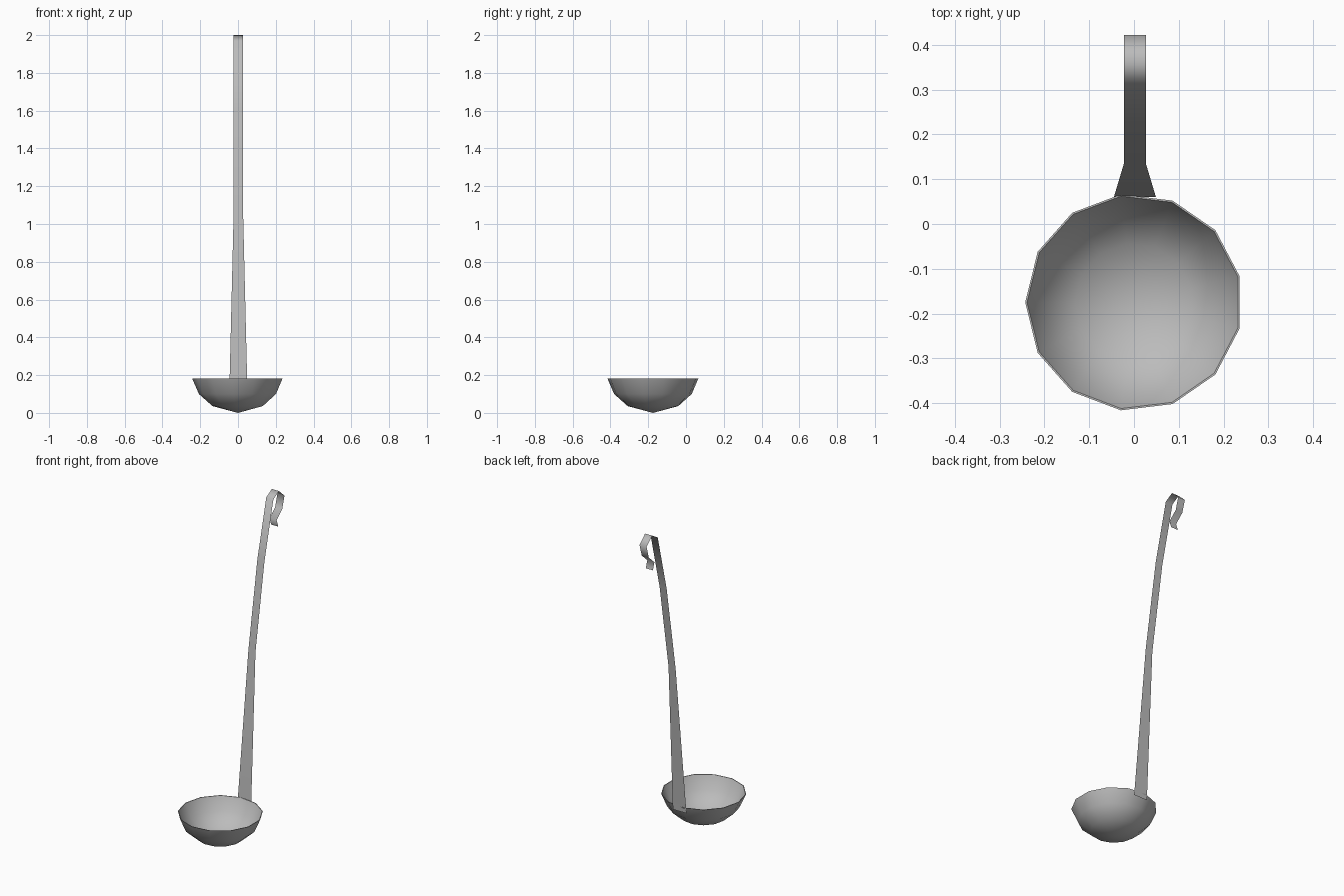
import bpy
import bmesh
from math import cos, sin, pi, radians

cube = bpy.data.objects.get("Cube")
if cube:
    bpy.data.objects.remove(cube)

# Brushed grey metal
metal = bpy.data.materials.new("grey_metal")
metal.use_nodes = True
grey = (0.5, 0.5, 0.5, 1)
metal.diffuse_color = grey
metal.node_tree.nodes["Principled BSDF"].inputs["Base Color"].default_value = grey


def finish(name, bm, location, angle):
    mesh = bpy.data.meshes.new(name)
    bm.to_mesh(mesh)
    bm.free()
    obj = bpy.data.objects.new(name, mesh)
    obj.location = location
    mesh.materials.append(metal)
    bpy.context.collection.objects.link(obj)
    bpy.ops.object.select_all(action='DESELECT')
    obj.select_set(True)
    bpy.context.view_layer.objects.active = obj
    bpy.ops.object.shade_smooth_by_angle(angle=radians(angle))
    return obj


def add_shell(bm, profile, sides, outward):
    """Faceted cup: rings of (radius, z) closed by a fan at the last height."""
    rings = [[bm.verts.new((r * cos(pi + 2 * pi * i / sides),
                            r * sin(pi + 2 * pi * i / sides), z))
              for i in range(sides)] for r, z in profile[:-1]]
    tip = bm.verts.new((0, 0, profile[-1][1]))
    for i in range(sides):
        j = (i + 1) % sides
        faces = [[a[i], b[i], b[j], a[j]] for a, b in zip(rings, rings[1:])]
        faces.append([rings[-1][i], tip, rings[-1][j]])
        for f in faces:
            bm.faces.new(f if outward else f[::-1])
    return rings[0]


# Bowl: thin outer and inner walls joined by a narrow rim
SIDES = 13
outer = [(0.243, 0.183), (0.207, 0.1), (0.135, 0.036), (0, 0)]
inner = [(0.239, 0.183), (0.203, 0.102), (0.132, 0.04), (0, 0.005)]
bm = bmesh.new()
rim_out = add_shell(bm, outer, SIDES, True)
rim_in = add_shell(bm, inner, SIDES, False)
for i in range(SIDES):
    j = (i + 1) % SIDES
    bm.faces.new((rim_out[i], rim_out[j], rim_in[j], rim_in[i]))
finish("bowl", bm, (0, -0.175, 0), 60)

# Handle: sheet strip that tapers, leans back and curls into a hook
# Each entry is half width, y, z
path = [(0.047, 0.06, 0.15), (0.0245, 0.135, 1.08), (0.0245, 0.224, 1.615),
        (0.0245, 0.312, 1.968), (0.0245, 0.367, 2.0), (0.0245, 0.422, 1.95),
        (0.0245, 0.4, 1.875), (0.0245, 0.345, 1.825), (0.0245, 0.36, 1.78)]
bm = bmesh.new()
rows = [[bm.verts.new((s * w, y, z)) for s in (-1, 1)] for w, y, z in path]
for (a, b), (c, d) in zip(rows, rows[1:]):
    bm.faces.new((a, b, d, c))
finish("handle", bm, (0.002, 0, 0), 80)
